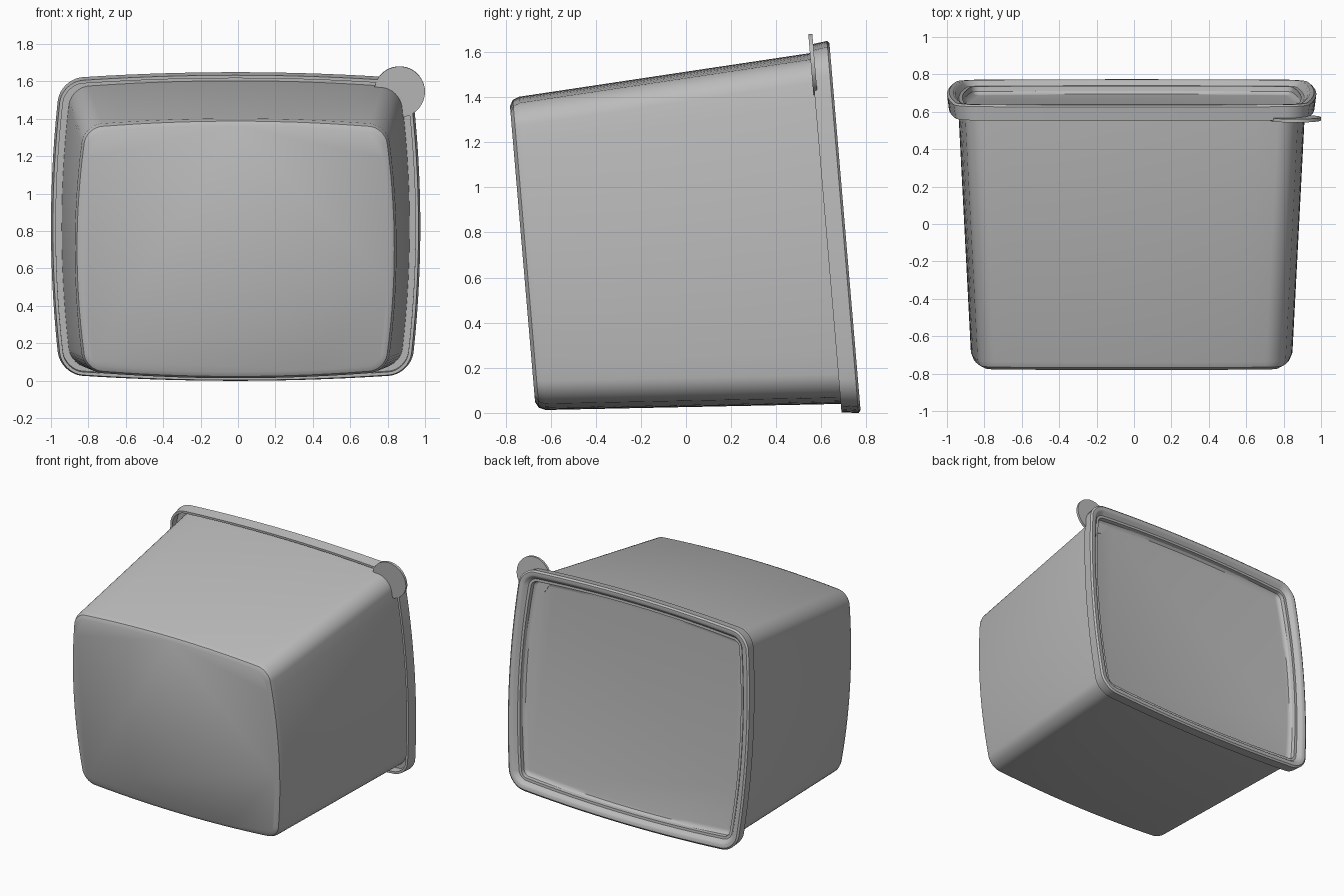
import bpy, bmesh, math
from mathutils import Vector

cube = bpy.data.objects.get("Cube")
if cube:
    bpy.data.objects.remove(cube, do_unlink=True)

# One plain grey plastic
grey = bpy.data.materials.new("grey_plastic")
grey.use_nodes = True
colour = (0.5, 0.5, 0.5, 1)
grey.diffuse_color = colour
grey.node_tree.nodes["Principled BSDF"].inputs["Base Color"].default_value = colour

# The tub lies on its side, tipped forward: w runs out of the lid, v runs up it
TILT = math.radians(4.85)
W_AXIS = Vector((0, math.cos(TILT), math.sin(TILT)))
V_AXIS = Vector((0, -math.sin(TILT), math.cos(TILT)))
LID_CENTRE = Vector((-0.0125, 0.705, 0.825))


def place(u, v, w):
    return LID_CENTRE + Vector((u, 0, 0)) + V_AXIS * v + W_AXIS * w


def outline(a, b, r, bulge_u=0.05, bulge_v=0.035, corner=8, edge=14):
    """Rounded rectangle whose four sides bow outwards."""
    corners = []
    for q, (su, sv) in enumerate(((1, 1), (-1, 1), (-1, -1), (1, -1))):
        arc = []
        for i in range(corner + 1):
            t = math.pi / 2 * (q + i / corner)
            arc.append(Vector((su * (a - r) + r * math.cos(t),
                               sv * (b - r) + r * math.sin(t))))
        corners.append(arc)
    pts = []
    for q, arc in enumerate(corners):
        pts += arc
        start, end = arc[-1], corners[(q + 1) % 4][0]
        pts += [start.lerp(end, i / edge) for i in range(1, edge)]
    return [(p.x * (1 - bulge_u / a * (p.y / b) ** 2),
             p.y * (1 - bulge_v / b * (p.x / a) ** 2)) for p in pts]


def loft(name, rings):
    """Skin a list of (points, w) rings and cap both ends."""
    bm = bmesh.new()
    loops = [[bm.verts.new(place(u, v, w)) for u, v in pts] for pts, w in rings]
    for lower, upper in zip(loops, loops[1:]):
        n = len(lower)
        for i in range(n):
            j = (i + 1) % n
            bm.faces.new((lower[i], lower[j], upper[j], upper[i]))
    bm.faces.new(loops[0])
    bm.faces.new(loops[-1])
    bmesh.ops.recalc_face_normals(bm, faces=bm.faces)
    mesh = bpy.data.meshes.new(name)
    bm.to_mesh(mesh)
    bm.free()
    mesh.materials.append(grey)
    obj = bpy.data.objects.new(name, mesh)
    bpy.context.collection.objects.link(obj)
    bpy.ops.object.select_all(action="DESELECT")
    obj.select_set(True)
    bpy.context.view_layer.objects.active = obj
    bpy.ops.object.shade_smooth_by_angle(angle=math.radians(35))
    return obj


# Tub: rounded base, tapering walls, open rim, hollow inside
BASE, RIM = Vector((0.86, 0.697)), Vector((0.93, 0.784))
tub_profile = [(BASE, 0.038, -1.435), (BASE, 0.012, -1.42), (BASE, 0, -1.39),
               (RIM, 0, -0.035), (RIM, 0.02, -0.035), (BASE, 0.025, -1.39)]
loft("tub", [(outline(s.x - d, s.y - d, 0.1 - d), w) for s, d, w in tub_profile])

# Lid: sunken panel, raised rim, outer skirt and the channel that grips the tub
LID = Vector((0.9875, 0.828))
lid_profile = [(0.118, -0.075), (0.1, -0.072), (0.088, -0.06), (0.045, -0.006),
               (0.034, 0), (0.012, 0), (0, -0.01), (0.01, -0.085), (0.026, -0.085),
               (0.026, -0.03), (0.082, -0.03), (0.09, -0.088)]
loft("lid", [(outline(LID.x - d, LID.y - d, 0.125 - d), w) for d, w in lid_profile])

# Round pull tab at the upper corner of the lid
disc = [(0.876 + 0.136 * math.cos(math.tau * i / 48),
         0.729 + 0.136 * math.sin(math.tau * i / 48)) for i in range(48)]
loft("pull_tab", [(disc, -0.09), (disc, -0.072)])
